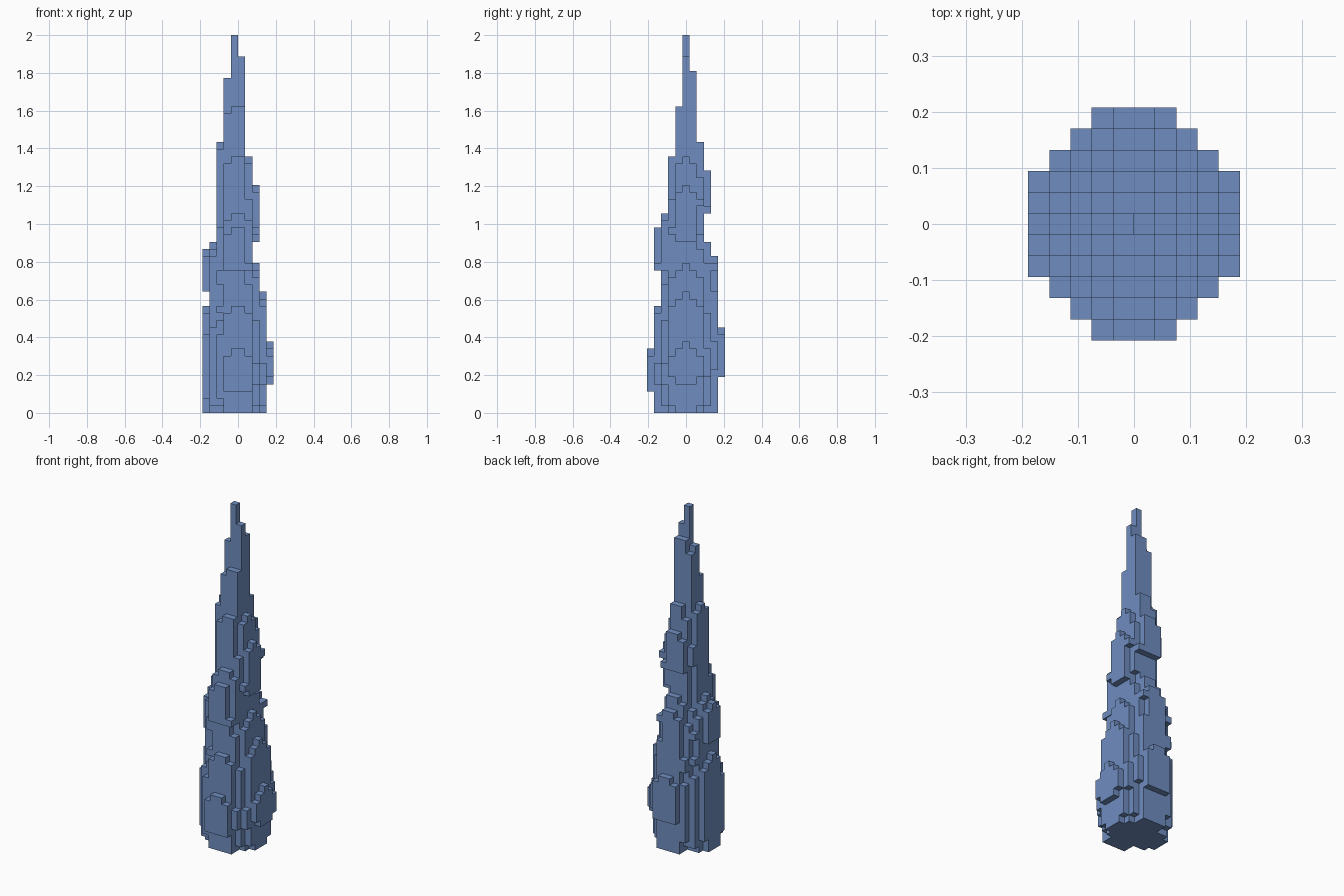
import bpy
import bmesh
from mathutils import Vector

cube = bpy.data.objects.get("Cube")
if cube:
    bpy.data.objects.remove(cube)

LAYERS = 53
CELL = 2 / LAYERS

# Reach of the rock on each side, in cells: (layer where the step ends, reach)
LEFT = [(4, 4), (10, 5), (17, 4), (21, 3), (24, 2), (32, 3), (36, 2), (50, 1), (53, 0)]
RIGHT = [(15, 5), (17, 4), (23, 5), (24, 4), (38, 3), (47, 2), (53, 1)]
FRONT = [(3, 4.5), (9, 5.5), (15, 4.5), (20, 3.5), (26, 4.5), (28, 3.5),
         (36, 2.5), (43, 1.5), (53, 0.5)]
BACK = [(5, 4.5), (12, 5.5), (22, 4.5), (24, 3.5), (28, 2.5), (34, 3.5),
        (38, 2.5), (48, 1.5), (53, 0.5)]


def reach(steps, layer):
    if layer < 0:
        return steps[0][1] - 1
    for end, size in steps:
        if layer < end:
            return size
    return 0


def chamfered_reach(steps, layer, offset):
    """Reach that steps back at the sides of every ledge."""
    shift = int(abs(offset))
    levels = (layer, layer + shift, layer - shift // 2)
    return min(reach(steps, level) for level in levels) + 0.2


def is_rock(x, y, layer):
    rx = chamfered_reach(LEFT if x > 0 else RIGHT, layer, y)
    ry = chamfered_reach(BACK if y > 0 else FRONT, layer, x)
    return (x / rx) ** 2 + (y / ry) ** 2 < 1 and x * x + y * y < 28


# Fill the grid of blocks
blocks = {(i, j, k)
          for i in range(-6, 6) for j in range(-6, 7) for k in range(LAYERS)
          if is_rock(i + 0.5, j, k)}

# Skin the exposed sides of the blocks
bm = bmesh.new()
corners = {}


def corner(point):
    key = tuple(round(2 * c) for c in point)
    if key not in corners:
        corners[key] = bm.verts.new(point * CELL)
    return corners[key]


for block in blocks:
    middle = Vector(block) + Vector((0.5, 0, 0.5))
    for axis in range(3):
        for sign in (-1, 1):
            neighbour = list(block)
            neighbour[axis] += sign
            if tuple(neighbour) in blocks:
                continue
            normal, u = Vector(), Vector()
            normal[axis] = sign / 2
            u[(axis + 1) % 3] = 0.5
            v = 2 * normal.cross(u)
            bm.faces.new([corner(middle + normal + side)
                          for side in (-u - v, u - v, u + v, v - u)])

mesh = bpy.data.meshes.new("rock_spire")
bm.to_mesh(mesh)
bm.free()
spire = bpy.data.objects.new("rock_spire", mesh)
bpy.context.collection.objects.link(spire)

# Single flat blue
blue = bpy.data.materials.new("slate_blue")
blue.use_nodes = True
colour = (0.16, 0.27, 0.53, 1)
blue.diffuse_color = colour
blue.node_tree.nodes["Principled BSDF"].inputs["Base Color"].default_value = colour
mesh.materials.append(blue)
